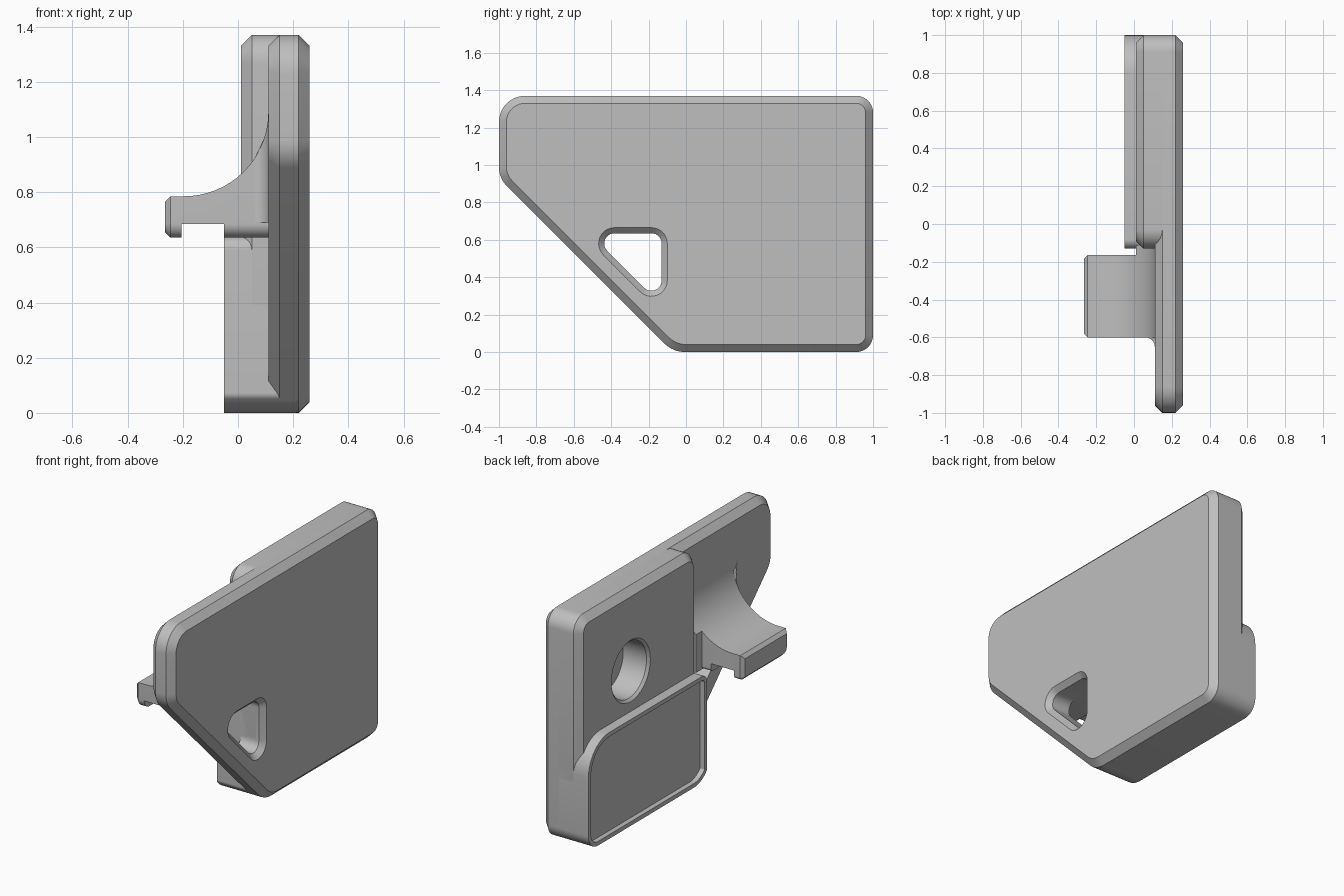
import bpy, bmesh, math
from mathutils import Vector

if "Cube" in bpy.data.objects:
    bpy.data.objects.remove(bpy.data.objects["Cube"], do_unlink=True)

grey = bpy.data.materials.new("light grey")
grey.use_nodes = True
grey.diffuse_color = (0.52, 0.52, 0.52, 1)
grey.node_tree.nodes["Principled BSDF"].inputs["Base Color"].default_value = grey.diffuse_color


def outline(corners, inset=0.0, steps=10):
    """Round each (u, v, radius) corner; inset shrinks the whole outline."""
    pts = []
    for i, (u, v, r) in enumerate(corners):
        p = Vector((u, v))
        a = (Vector(corners[i - 1][:2]) - p).normalized()
        b = (Vector(corners[(i + 1) % len(corners)][:2]) - p).normalized()
        half = a.angle(b) / 2
        centre = p + (a + b).normalized() * r / math.sin(half)
        start = p + a * r / math.tan(half) - centre
        end = p + b * r / math.tan(half) - centre
        sweep = start.angle_signed(end)
        ang = math.atan2(start.y, start.x)
        for k in range(steps + 1):
            t = ang - sweep * k / steps
            pts.append(centre + Vector((math.cos(t), math.sin(t))) * (r - inset))
    return pts


def solid(name, layers, axis="x"):
    """Skin a stack of (position, points) layers along an axis."""
    bm = bmesh.new()
    rings = []
    for d, pts in layers:
        place = (lambda p: (d, p[0], p[1])) if axis == "x" else (lambda p: (p[0], d, p[1]))
        rings.append([bm.verts.new(place(p)) for p in pts])
    n = len(rings[0])
    for lo, hi in zip(rings, rings[1:]):
        for i in range(n):
            j = (i + 1) % n
            bm.faces.new((lo[i], lo[j], hi[j], hi[i]))
    bm.faces.new(rings[0])
    bm.faces.new(rings[-1])
    bmesh.ops.recalc_face_normals(bm, faces=bm.faces)
    mesh = bpy.data.meshes.new(name)
    bm.to_mesh(mesh)
    bm.free()
    mesh.materials.append(grey)
    ob = bpy.data.objects.new(name, mesh)
    bpy.context.collection.objects.link(ob)
    return ob


def slab(name, corners, levels):
    return solid(name, [(x, outline(corners, inset)) for x, inset in levels])


def select(ob):
    bpy.ops.object.select_all(action="DESELECT")
    ob.select_set(True)
    bpy.context.view_layer.objects.active = ob


def cut(ob, tool, operation="DIFFERENCE"):
    tool.hide_render = True
    mod = ob.modifiers.new("cut", "BOOLEAN")
    mod.object, mod.operation, mod.solver = tool, operation, "EXACT"
    select(ob)
    bpy.ops.object.modifier_apply(modifier=mod.name)


C = 0.04      # edge chamfer
TOP = 1.37    # overall height
STEP = -0.13  # front end of the thick half

# Thin main plate with the slanted lower front edge
plate = slab("main_plate",
             [(-1, TOP, 0.14), (1, TOP, 0.09), (1, 0, 0.09), (-0.07, 0, 0.17), (-1, 0.93, 0.14)],
             [(0.11, C), (0.15, 0), (0.22, 0), (0.26, C)])

# Thicker rear half
block = slab("rear_block",
             [(STEP, TOP, 0.1), (1, TOP, 0.09), (1, 0.3, 0.09), (STEP, 0.3, 0.09)],
             [(0.01, C), (0.05, 0), (0.21, 0)])

# Raised lower panel with a shallow tray
panel_shape = [(STEP, 0.64, 0.05), (1, 0.64, 0.2), (1, 0, 0.09), (-0.07, 0, 0.16), (STEP, 0.06, 0.03)]
panel = slab("tray_panel", panel_shape, [(-0.05, 0), (0.21, 0)])
tray = slab("tray_cutter", panel_shape, [(-0.1, 0.025), (-0.02, 0.025)])
cut(panel, tray)

# Triangular opening, flared on the outer face
opening = slab("opening_cutter",
               [(-0.515, 0.635, 0.055), (STEP, 0.635, 0.055), (STEP, 0.25, 0.055)],
               [(0.05, 0), (0.23, 0), (0.26, -0.03), (0.3, -0.03)])
cut(plate, opening)

# Blind round socket
def circle(r):
    return [(0.51 + r * math.cos(k * math.tau / 48), 0.884 + r * math.sin(k * math.tau / 48))
            for k in range(48)]

socket = solid("socket_cutter", [(-0.1, circle(0.185)), (0.01, circle(0.185)),
                                 (0.025, circle(0.17)), (0.18, circle(0.17))])
cut(block, socket)
cut(plate, socket)

# Hook with swept top and down-turned lip
R = 0.305
arc = [(-0.195 + R * math.sin(k * math.pi / 32), 1.09 - R * math.cos(k * math.pi / 32))
       for k in range(17)]
profile = [(-0.265, 0.635), (-0.265, 0.765), (-0.245, 0.785)] + arc + [
    (0.15, 1.09), (0.15, 0.635), (-0.05, 0.635), (-0.05, 0.685), (-0.205, 0.685), (-0.205, 0.635)]
hook = solid("hook", [(-0.6, profile), (-0.165, profile)], "y")
envelope = slab("hook_envelope",
                [(-0.6, 1.3, 0.03), (-0.165, 1.3, 0.03), (-0.165, 0.635, 0.021), (-0.6, 0.635, 0.05)],
                [(-0.265, 0.02), (-0.245, 0), (0.14, 0)])
cut(hook, envelope, "INTERSECT")

# Web joining the hook to the thick half
web_shape = [p for p in arc if p[0] > 0.01] + [(0.15, 1.09), (0.15, 0.635), (0.01, 0.635), (0.01, 0.865)]
web = solid("hook_web", [(-0.19, web_shape), (-0.11, web_shape)], "y")

# Concave fillet between hook side and plate
F = 0.05
fillet_layers = []
for k in range(7):
    t = k * math.pi / 12
    x = 0.11 - F + F * math.sin(t)
    y = -0.6 - F + F * math.cos(t)
    top = 1.09 - math.sqrt(max(0, R * R - (x + 0.195) ** 2))
    fillet_layers.append((y, [(x, 0.69), (x, top), (0.14, 1.09), (0.14, 0.69)]))
fillet = solid("hook_fillet", fillet_layers, "y")

for helper in (tray, opening, socket, envelope):
    bpy.data.objects.remove(helper, do_unlink=True)

for part in (plate, block, panel, hook, web, fillet):
    select(part)
    bpy.ops.object.shade_smooth_by_angle(angle=math.radians(30))
